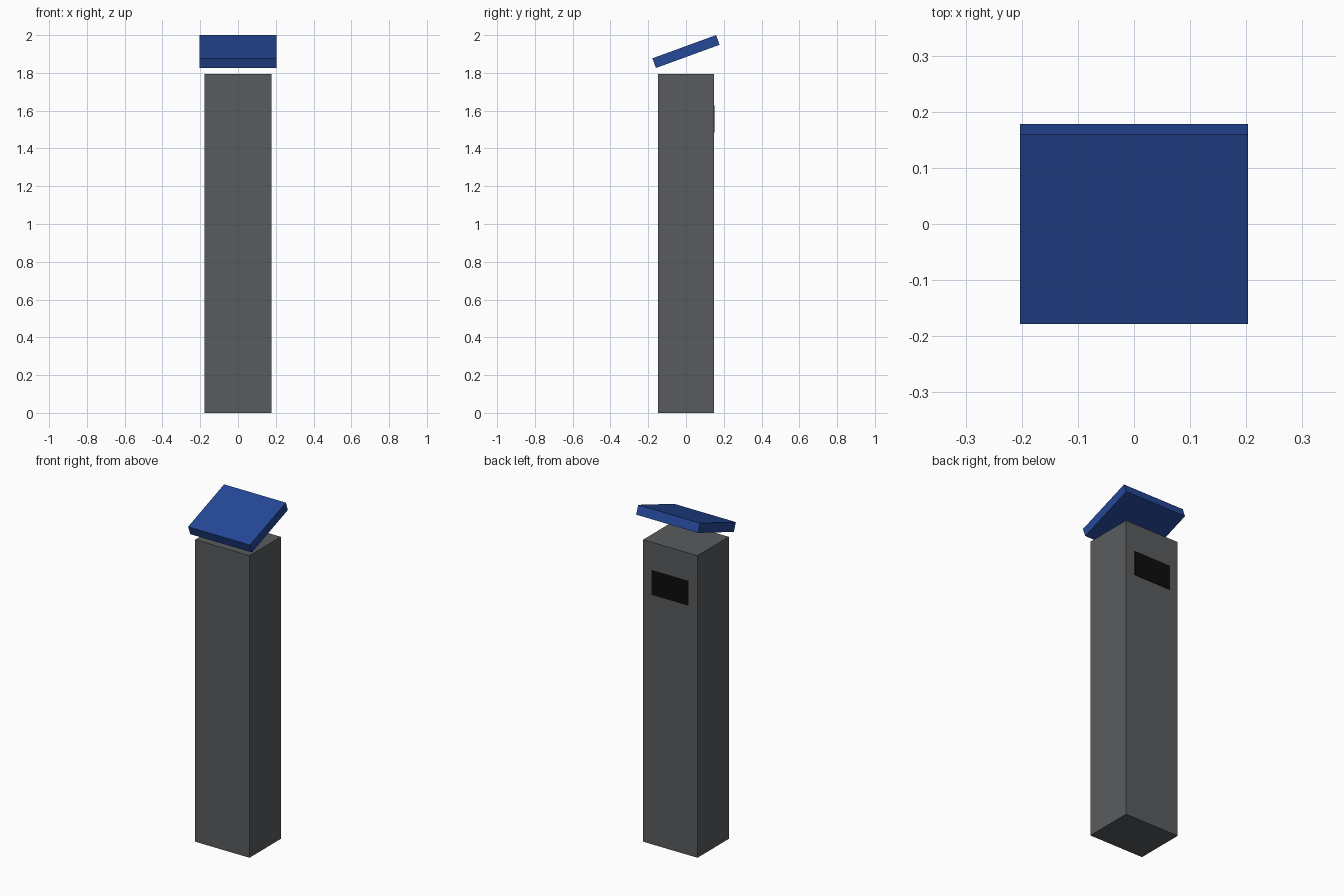
import bpy
import math

default_cube = bpy.data.objects.get("Cube")
if default_cube:
    bpy.data.objects.remove(default_cube, do_unlink=True)


def make_material(name, rgb):
    mat = bpy.data.materials.new(name)
    mat.use_nodes = True
    color = (*rgb, 1.0)
    mat.diffuse_color = color
    mat.node_tree.nodes["Principled BSDF"].inputs["Base Color"].default_value = color
    return mat


def make_box(name, size, center, mat, tilt=0.0):
    bpy.ops.mesh.primitive_cube_add(size=1, location=center)
    box = bpy.context.object
    box.name = name
    box.scale = size
    bpy.ops.object.transform_apply(location=False, rotation=False, scale=True)
    box.rotation_euler.x = tilt
    box.data.materials.append(mat)
    return box


grey = make_material("dark grey metal", (0.1, 0.105, 0.112))
blue = make_material("deep blue panel", (0.018, 0.065, 0.31))
black = make_material("black screen", (0.004, 0.004, 0.004))

# Upright pillar
pillar_height = 1.795
pillar_depth = 0.294
make_box("pillar", (0.357, pillar_depth, pillar_height), (0, 0, pillar_height / 2), grey)

# Thin display plate on the back of the pillar
make_box("back_screen", (0.242, 0.006, 0.144), (0, pillar_depth / 2 + 0.001, 1.556), black)

# Tilted slab floating above the pillar, rising towards the back
make_box("tilted_panel", (0.406, 0.359, 0.0545), (0, 0, 1.913), blue, math.radians(20))
